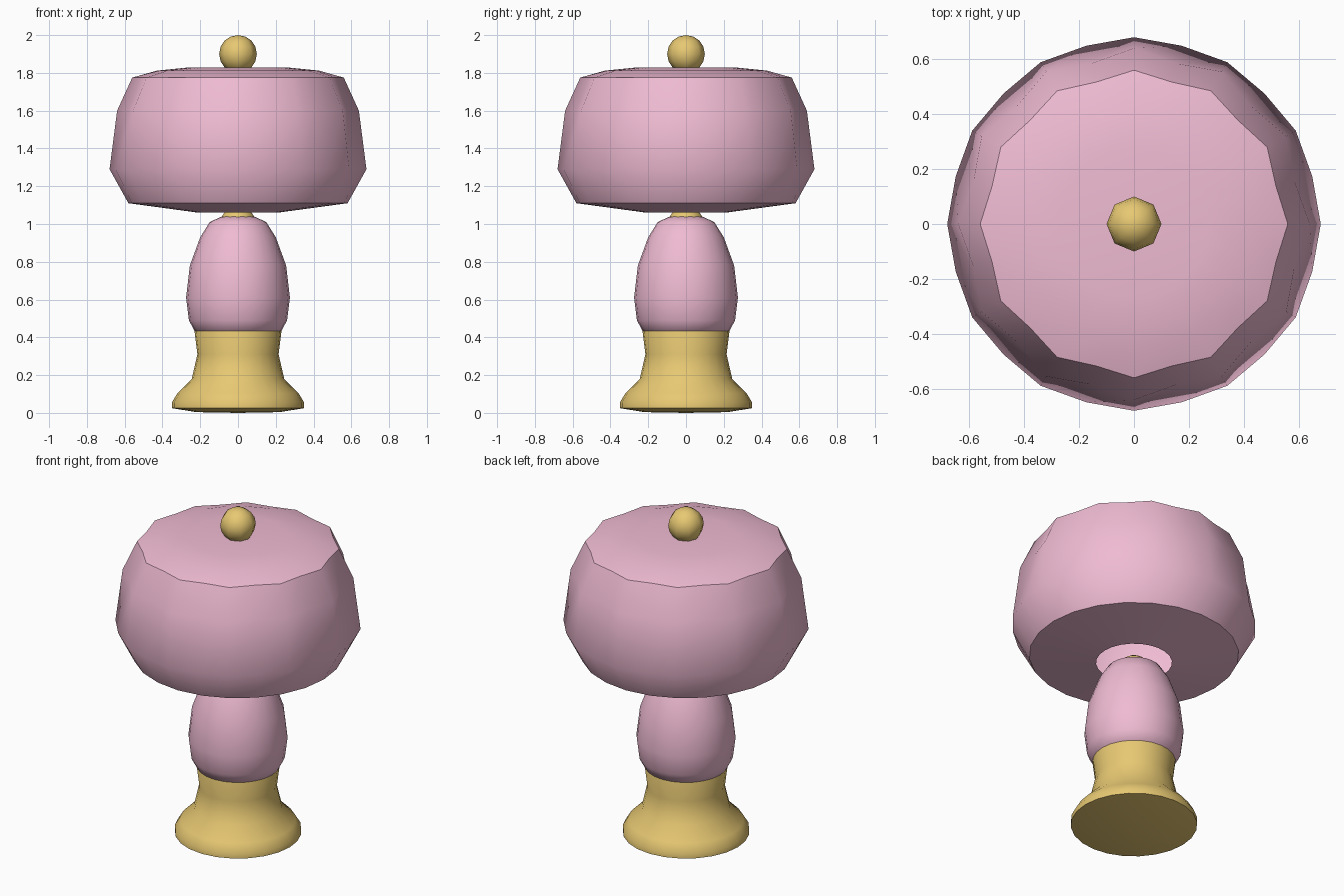
import bpy, bmesh, math

if "Cube" in bpy.data.objects:
    bpy.data.objects.remove(bpy.data.objects["Cube"])


def material(name, color):
    m = bpy.data.materials.new(name)
    m.diffuse_color = (*color, 1)
    m.use_nodes = True
    m.node_tree.nodes["Principled BSDF"].inputs["Base Color"].default_value = m.diffuse_color
    return m


pink = material("pink", (0.87, 0.50, 0.65))
gold = material("gold", (0.80, 0.58, 0.17))


def lathe(name, profile, mat, segments=24):
    """Revolve (radius, z, radius factor of odd columns) points around z."""
    bm = bmesh.new()
    rings = []
    for r, z, *odd in profile:
        if r == 0:
            rings.append([bm.verts.new((0, 0, z))] * segments)
            continue
        ring = []
        for j in range(segments):
            a = 2 * math.pi * j / segments
            rr = r * (odd[0] if odd and j % 2 else 1)
            ring.append(bm.verts.new((rr * math.cos(a), rr * math.sin(a), z)))
        rings.append(ring)
    for lo, hi in zip(rings, rings[1:]):
        for j in range(segments):
            k = (j + 1) % segments
            quad = dict.fromkeys((lo[j], lo[k], hi[k], hi[j]))
            bm.faces.new(list(quad))
    mesh = bpy.data.meshes.new(name)
    bm.to_mesh(mesh)
    bm.free()
    obj = bpy.data.objects.new(name, mesh)
    bpy.context.collection.objects.link(obj)
    mesh.materials.append(mat)
    bpy.ops.object.select_all(action='DESELECT')
    obj.select_set(True)
    bpy.context.view_layer.objects.active = obj
    bpy.ops.object.shade_smooth_by_angle(angle=math.radians(48))
    return obj


def ball(radius, z, rings=8):
    """Half-circle profile for a sphere."""
    pts = []
    for i in range(rings + 1):
        t = math.pi * i / rings
        r = 0 if i in (0, rings) else radius * math.sin(t)
        pts.append((r, z - radius * math.cos(t)))
    return pts


# flared pedestal
lathe("base", [(0, 0), (0.22, 0.004), (0.35, 0.025), (0.35, 0.055), (0.32, 0.105),
               (0.245, 0.18), (0.215, 0.31), (0.23, 0.43), (0.2, 0.5)], gold)

# egg-shaped body
lathe("body", [(0, 0.40), (0.16, 0.405), (0.225, 0.425), (0.26, 0.49), (0.275, 0.61),
               (0.255, 0.78), (0.2, 0.93), (0.15, 1.01), (0.09, 1.038), (0, 1.045)], pink)

# small knob between body and shade
lathe("neck_knob", ball(0.095, 1.0), gold, 12)

# hollow lampshade, open underneath, with a faintly scalloped shoulder
lathe("shade", [(0.21, 1.06), (0.58, 1.11), (0.68, 1.29, 0.988), (0.64, 1.60, 0.945),
                (0.56, 1.775, 0.955), (0.43, 1.812), (0.27, 1.828), (0, 1.83)], pink)

# ball finial
lathe("finial", ball(0.1, 1.9), gold, 8)
